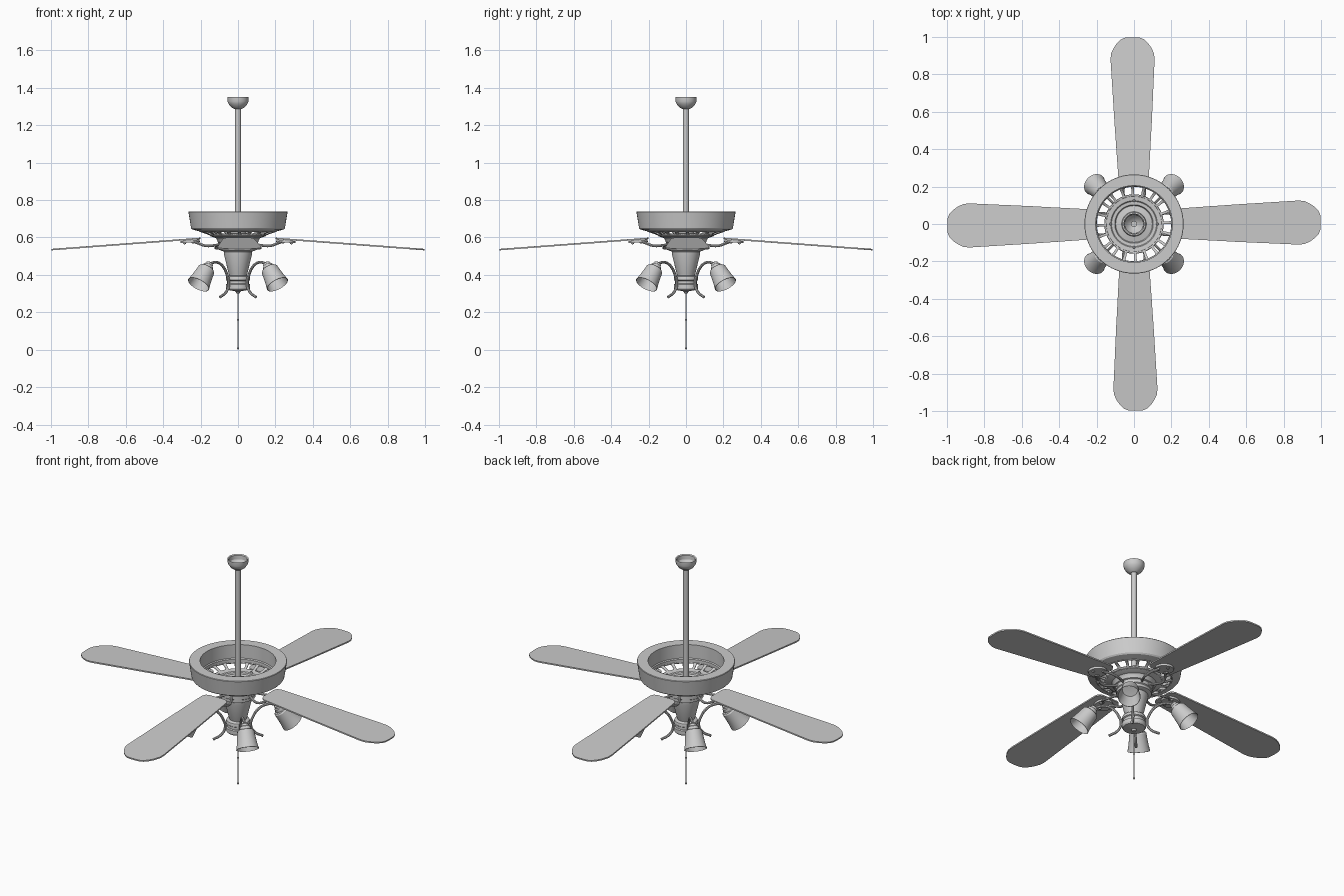
import bpy, bmesh, math
from mathutils import Matrix, Vector

if "Cube" in bpy.data.objects:
    bpy.data.objects.remove(bpy.data.objects["Cube"])


def finish(bm, name, smooth=True):
    bmesh.ops.remove_doubles(bm, verts=bm.verts, dist=1e-5)
    bmesh.ops.recalc_face_normals(bm, faces=bm.faces)
    me = bpy.data.meshes.new(name)
    bm.to_mesh(me)
    bm.free()
    ob = bpy.data.objects.new(name, me)
    bpy.context.collection.objects.link(ob)
    if smooth:
        shade(ob)
    return ob


def shade(ob):
    bpy.ops.object.select_all(action='DESELECT')
    ob.select_set(True)
    bpy.context.view_layer.objects.active = ob
    bpy.ops.object.shade_smooth_by_angle(angle=math.radians(30))


def lathe(name, profile, n=48, keep=lambda row, seg: True):
    """Revolve (radius, z) points about z; keep() can leave openings."""
    bm = bmesh.new()
    rings = [[bm.verts.new((r * math.cos(2 * math.pi * i / n), r * math.sin(2 * math.pi * i / n), z))
              for i in range(n)] if r > 0 else [bm.verts.new((0, 0, z))] * n for r, z in profile]
    for k in range(len(rings) - 1):
        a, b = rings[k], rings[k + 1]
        for i in range(n):
            if keep(k, i):
                j = (i + 1) % n
                bm.faces.new(list(dict.fromkeys((a[i], a[j], b[j], b[i]))))
    return finish(bm, name)


def slab(name, outline, z, thick):
    """Extrude an (x, y) outline; z is the underside."""
    bm = bmesh.new()
    f = bm.faces.new([bm.verts.new((x, y, z)) for x, y in outline])
    top = bmesh.ops.extrude_face_region(bm, geom=[f])['geom']
    bmesh.ops.translate(bm, vec=(0, 0, thick), verts=[v for v in top if isinstance(v, bmesh.types.BMVert)])
    return finish(bm, name)


def tube(name, pts, radius):
    cu = bpy.data.curves.new(name, 'CURVE')
    cu.dimensions = '3D'
    cu.bevel_depth, cu.bevel_resolution, cu.resolution_u = radius, 2, 6
    cu.use_fill_caps = True
    sp = cu.splines.new('BEZIER')
    sp.bezier_points.add(len(pts) - 1)
    for p, co in zip(sp.bezier_points, pts):
        p.co = co
        p.handle_left_type = p.handle_right_type = 'AUTO'
    ob = bpy.data.objects.new(name, cu)
    bpy.context.collection.objects.link(ob)
    bpy.ops.object.select_all(action='DESELECT')
    ob.select_set(True)
    bpy.context.view_layer.objects.active = ob
    bpy.ops.object.convert(target='MESH')
    ob = bpy.context.object
    shade(ob)
    return ob


def four(ob, local=Matrix(), start=0.0):
    """Place an object and three copies round the axis."""
    for i in range(4):
        o = ob if i == 0 else ob.copy()
        if i:
            bpy.context.collection.objects.link(o)
        o.matrix_world = Matrix.Rotation(math.radians(start + 90 * i), 4, 'Z') @ local


# ceiling canopy, an open bowl, and the hanging rod
lathe("ceiling_canopy", [(.05, 1.345), (.056, 1.35), (.056, 1.328), (.051, 1.315), (.038, 1.298), (.022, 1.288),
                         (.012, 1.288), (.022, 1.294), (.036, 1.305), (.048, 1.322), (.05, 1.345)])
lathe("hanging_rod", [(0, .61), (.016, .61), (.016, 1.30), (0, 1.30)], 24)

# motor housing band
lathe("motor_housing", [(.205, .74), (.263, .74), (.265, .737), (.251, .65), (.245, .643), (.205, .632),
                        (.2, .637), (.2, .655), (.205, .66), (.205, .74)], 80)

# sloped vent ring with 20 openings
vent = lathe("vent_ring", [(.206, .635), (.2, .633), (.157, .618), (.145, .612)], 80,
             lambda row, seg: row != 1 or seg % 4 == 0)
m = vent.modifiers.new("thickness", 'SOLIDIFY')
m.thickness = .008
m.offset = 0

# motor base with its stepped well
lathe("motor_base", [(.016, .635), (.036, .635), (.042, .625), (.062, .622), (.066, .61), (.098, .603), (.103, .612),
                     (.12, .613), (.125, .618), (.148, .62), (.15, .608), (.135, .602), (.12, .598), (.112, .588),
                     (.108, .575), (.1, .572), (.1, .552), (.095, .548), (.095, .532), (.078, .525), (0, .525)])
four(lathe("base_screw", [(0, .627), (.005, .627), (.007, .62), (.007, .606)], 12), Matrix.Translation((.125, 0, 0)))

# tapered neck and light fitter
lathe("light_neck", [(.07, .53), (.076, .522), (.074, .505), (.064, .465), (.05, .405), (.046, .396), (.046, .385)])
lathe("light_fitter", [(0, .397), (.05, .396), (.062, .39), (.064, .385), (.064, .372), (.058, .368), (.058, .353),
                       (.065, .349), (.065, .328), (.06, .32), (.035, .316), (.014, .312), (.008, .302), (0, .30)])

# blades, drooping slightly towards the tips
half = [(.2, .05), (.207, .068), (.225, .08), (.55, .1), (.885, .118), (.915, .114), (.945, .1),
        (.97, .082), (.99, .06), (.998, .04), (1.0, .02)]
outline = [(x - .2, -y) for x, y in half] + [(x - .2, y) for x, y in reversed(half)]
blade = slab("blade", outline, -.004, .008)
droop = Matrix.Translation((.2, 0, .595)) @ Matrix.Rotation(math.radians(4.3), 4, 'Y')
four(blade, droop, .5)

# blade brackets: a rounded plate, screws and a pair of curved arms
plate = [(.052 * math.cos(a), .05 * math.sin(a)) for a in [2 * math.pi * i / 24 for i in range(24)]]
under = Matrix.Translation((.257, 0, .585)) @ Matrix.Rotation(math.radians(4.3), 4, 'Y')
four(slab("bracket_plate", plate, -.012, .012), under)
for x, y in ((.03, 0), (-.015, .03), (-.015, -.03)):
    four(lathe("bracket_screw", [(0, -.02), (.006, -.018), (.008, -.011)], 12), under @ Matrix.Translation((x, y, 0)))
for s in (-1, 1):
    four(tube("bracket_arm", [(.09, .02 * s, .566), (.13, .045 * s, .557), (.175, .058 * s, .556),
                              (.21, .045 * s, .568), (.235, .02 * s, .577)], .007))

# scrolled light arms on the diagonals
four(tube("light_arm", [(.222, 0, .448), (.2, 0, .462), (.16, 0, .467), (.115, 0, .446), (.083, 0, .4),
                        (.07, 0, .352), (.09, 0, .308), (.137, 0, .281)], .0075), Matrix(), 45)

# sockets and bell shades, tilted outwards; local -z runs to the mouth
tilt = Matrix.Translation((.213, 0, .462)) @ Matrix.Rotation(math.radians(-37), 4, 'Y')
four(lathe("lamp_socket", [(0, .004), (.012, .003), (.02, -.003), (.022, -.014), (.028, -.018), (.031, -.026),
                           (.031, -.038), (0, -.038)], 24), tilt, 45)
four(lathe("lamp_shade", [(.028, -.034), (.04, -.036), (.046, -.043), (.05, -.075), (.056, -.115), (.062, -.142),
                          (.06, -.143), (.053, -.115), (.047, -.075), (.042, -.046), (0, -.042)], 32), tilt, 45)

# pull chain with its beads
lathe("pull_chain", [(0, .005), (.0022, .005), (.0022, .305), (0, .305)], 8)
for z, h in ((.008, .008), (.16, .007)):
    lathe("chain_bead", [(0, z - h), (.004, z - h * .6), (.005, z), (.004, z + h * .6), (0, z + h)], 12)
